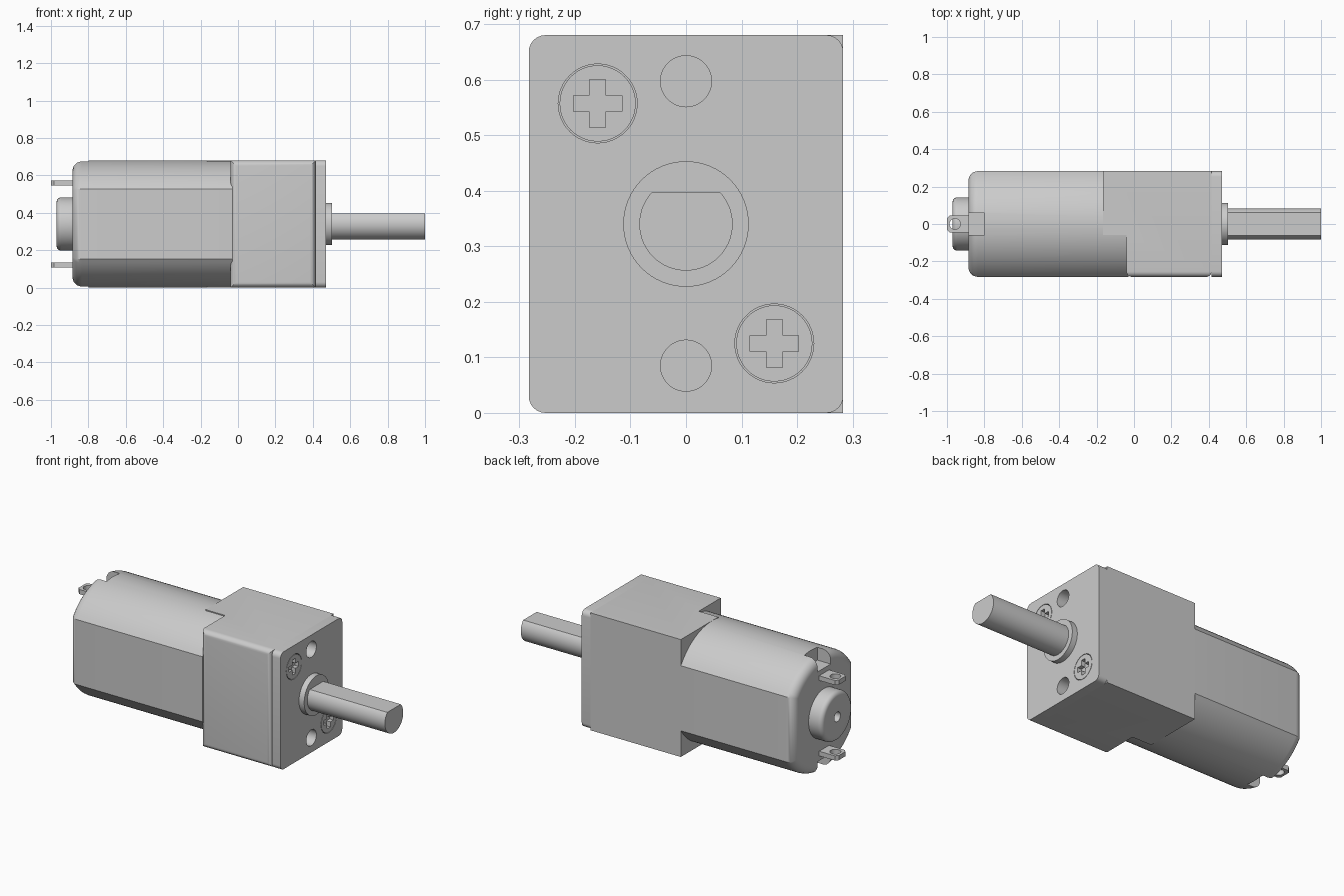
import bpy, bmesh
from math import pi, cos, sin, acos, asin

if "Cube" in bpy.data.objects:
    bpy.data.objects.remove(bpy.data.objects["Cube"])

CZ = 0.34      # height of the motor axis
HW = 0.283     # half width of the gearbox


def arc(cx, cy, r, a0=0.0, a1=2 * pi, n=48, closed=True):
    """Points on an arc; a closed circle omits the repeated end point."""
    m = n if closed else n - 1
    return [(cx + r * cos(a0 + (a1 - a0) * i / m),
             cy + r * sin(a0 + (a1 - a0) * i / m)) for i in range(n)]


def prism(name, pts, lo, hi, axis='x', bevel=0.0, pick=None, seg=6):
    """Extrude a profile: (y, z) along x, or (x, y) along z."""
    def place(p, t):
        return (t, p[0], p[1]) if axis == 'x' else (p[0], p[1], t)
    bm = bmesh.new()
    a = [bm.verts.new(place(p, lo)) for p in pts]
    b = [bm.verts.new(place(p, hi)) for p in pts]
    n = len(pts)
    bm.faces.new(a[::-1])
    bm.faces.new(b)
    for i in range(n):
        j = (i + 1) % n
        bm.faces.new((a[i], a[j], b[j], b[i]))
    bmesh.ops.recalc_face_normals(bm, faces=bm.faces)
    if bevel:
        edges = [e for e in bm.edges if pick(e.verts[0].co) and pick(e.verts[1].co)]
        bmesh.ops.bevel(bm, geom=edges, offset=bevel, segments=seg,
                        profile=0.5, affect='EDGES', clamp_overlap=True)
    me = bpy.data.meshes.new(name)
    bm.to_mesh(me)
    bm.free()
    ob = bpy.data.objects.new(name, me)
    bpy.context.collection.objects.link(ob)
    return ob


def cut(ob, *cutters):
    """Subtract each cutter from the object and apply."""
    bpy.context.view_layer.objects.active = ob
    for c in cutters:
        m = ob.modifiers.new("cut", 'BOOLEAN')
        m.operation = 'DIFFERENCE'
        m.solver = 'EXACT'
        m.object = c
        bpy.ops.object.modifier_apply(modifier=m.name)


def discard(*obs):
    for o in obs:
        bpy.data.objects.remove(o, do_unlink=True)


# Gearbox body: stepped plan, rounded along its two front edges
body = prism("gearbox_body",
             [(-0.04, -HW), (0.415, -HW), (0.415, HW),
              (-0.165, HW), (-0.165, -0.06), (-0.04, -0.06)],
             0, 0.68, 'z', 0.03,
             lambda c: c.y < -0.28 and (c.z < 0.01 or c.z > 0.67))

# Front plate with four rounded corners
R = 0.03
corners = []
for k, (sy, sz) in enumerate([(1, 1), (-1, 1), (-1, -1), (1, -1)]):
    corners += arc(sy * (HW - R), CZ + sz * (0.34 - R), R,
                   k * pi / 2, (k + 1) * pi / 2, 7, False)
plate = prism("front_plate", corners, 0.415, 0.47)

# Mounting holes
for z in (0.597, 0.085):
    hole = prism("hole_cutter", arc(0, z, 0.046), 0.34, 0.5)
    cut(plate, hole)
    cut(body, hole)
    discard(hole)

# Countersunk cross-head screws
for i, (y, z) in enumerate([(-0.159, 0.557), (0.159, 0.125)]):
    recess = prism("recess_cutter", arc(y, z, 0.071), 0.435, 0.5)
    cut(plate, recess)
    head = prism(f"screw_{i + 1}", arc(y, z, 0.0685), 0.43, 0.47)
    w, l = 0.0145, 0.0435
    cross = [(y + a, z + b) for a, b in
             [(l, -w), (l, w), (w, w), (w, l), (-w, l), (-w, w),
              (-l, w), (-l, -w), (-w, -w), (-w, -l), (w, -l), (w, -w)]]
    slot = prism("cross_cutter", cross, 0.445, 0.5)
    cut(head, slot)
    discard(recess, slot)

# Output bearing and D-shaped shaft
prism("output_bearing", arc(0, CZ, 0.113, n=64), 0.46, 0.503)
flat = asin(0.057 / 0.084)
prism("output_shaft", arc(0, CZ, 0.084, pi - flat, 2 * pi + flat, 44, False), 0.46, 1.0)

# Motor can: round with two flat sides and a rounded rear rim
cr, cw = 0.3395, 0.2825
t = acos(cw / cr)
profile = (arc(0, CZ, cr, t, pi - t, 28, False)
           + arc(0, CZ, cr, pi + t, 2 * pi - t, 28, False))
can = prism("motor_can", profile, -0.885, -0.03, bevel=0.05,
            pick=lambda c: c.x < -0.88)

# Rear hub with centre hole
hub = prism("rear_hub", arc(0, CZ, 0.142), -0.97, -0.87, bevel=0.025,
            pick=lambda c: c.x < -0.96)
bore = prism("bore_cutter", arc(0, CZ, 0.028, n=24), -1.0, -0.92)
cut(hub, bore)
discard(bore)

# Terminals and the rim notches beside them, above and below the axis
tab = [(-0.86, -0.045), (-0.86, 0.045), (-0.985, 0.045),
       (-1.0, 0.03), (-1.0, -0.03), (-0.985, -0.045)]
for name, s in (("upper", 1), ("lower", -1)):
    z0, z1 = sorted((CZ + s * 0.205, CZ + s * 0.232))
    term = prism(f"{name}_terminal", tab, z0, z1, 'z')
    eye = prism("eye_cutter", arc(-0.957, 0, 0.029, n=24), z0 - 0.05, z1 + 0.05, 'z')
    cut(term, eye)
    n0, n1 = sorted((CZ + s * 0.26, CZ + s * 0.4))
    notch = prism("notch_cutter", [(-0.95, -0.06), (-0.8, -0.06),
                                   (-0.8, 0.06), (-0.95, 0.06)], n0, n1, 'z')
    cut(can, notch)
    discard(eye, notch)

# Smooth rounded surfaces, keep hard edges
for ob in bpy.data.objects:
    ob.select_set(True)
bpy.context.view_layer.objects.active = can
bpy.ops.object.shade_smooth_by_angle(angle=pi / 6)
